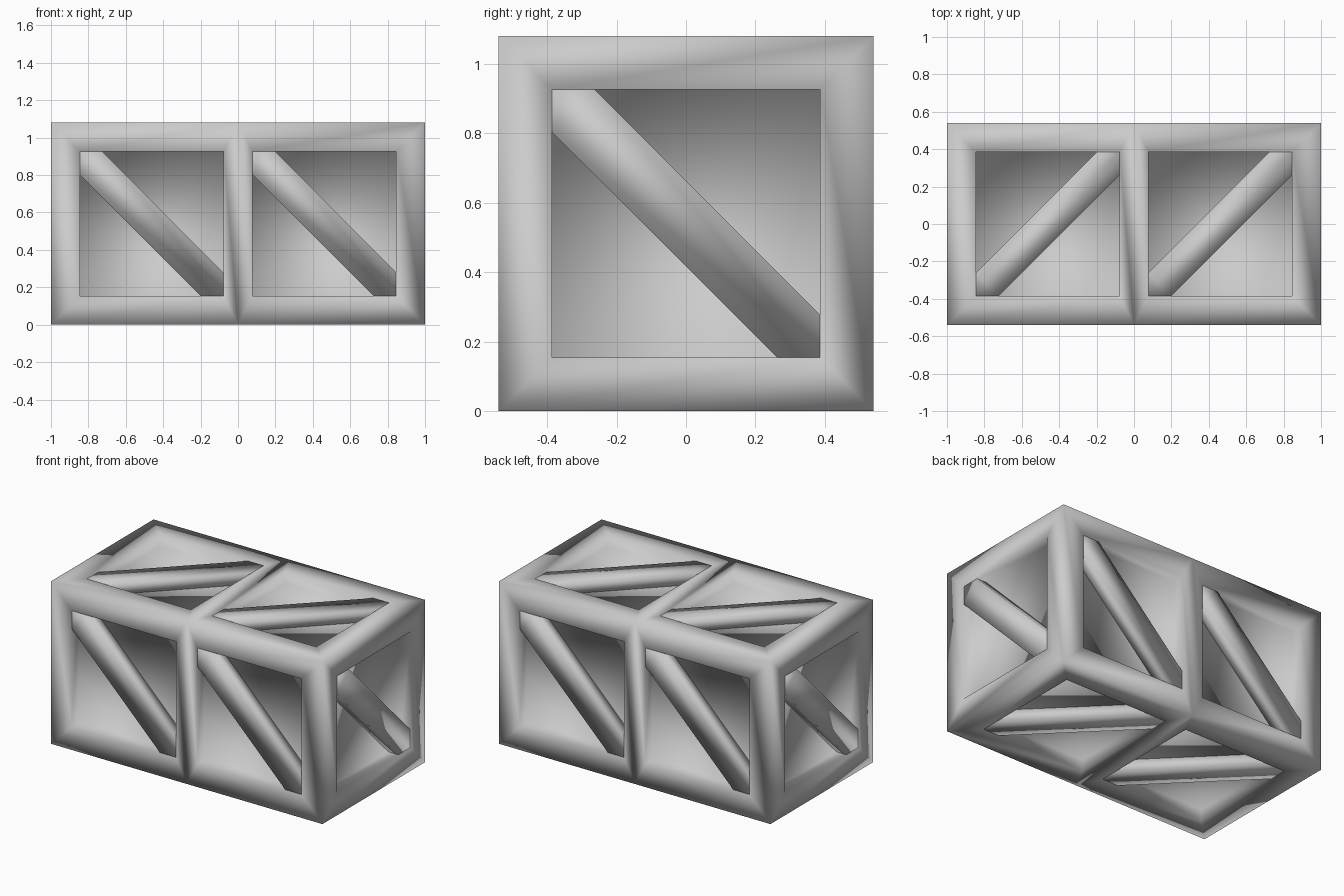
import bpy, bmesh
from mathutils import Vector, Matrix

if "Cube" in bpy.data.objects:
    bpy.data.objects.remove(bpy.data.objects["Cube"])

HY = 0.54          # half width and half height
RIM = 0.154        # frame width
MID = 0.077        # half width of the middle bar
DEPTH = 0.077      # panel recess
H = HY - RIM       # half size of a square panel
W = 0.123          # brace width measured along the panel edge


def finish(bm, name):
    bmesh.ops.recalc_face_normals(bm, faces=bm.faces)
    for f in bm.faces:
        f.smooth = True
    me = bpy.data.meshes.new(name)
    bm.to_mesh(me)
    bm.free()
    ob = bpy.data.objects.new(name, me)
    bpy.context.collection.objects.link(ob)
    return ob


# Frame with recessed square panels: split box, inset, push panels in
bm = bmesh.new()
bmesh.ops.create_cube(bm, size=2, matrix=Matrix.Translation((0, 0, HY)) @ Matrix.Diagonal((1, HY, HY, 1)))
bmesh.ops.bisect_plane(bm, geom=bm.verts[:] + bm.edges[:] + bm.faces[:], plane_co=(0, 0, 0), plane_no=(1, 0, 0))
bm.normal_update()
panels = bm.faces[:]
bmesh.ops.inset_individual(bm, faces=panels, thickness=RIM, use_even_offset=True)
for v in bm.verts:
    if 0.01 < abs(v.co.x) < 0.3:
        v.co.x = MID if v.co.x > 0 else -MID
bm.normal_update()
for f in bmesh.ops.extrude_discrete_faces(bm, faces=panels)["faces"]:
    f.normal_update()
    offset = f.normal * -DEPTH
    for v in f.verts:
        v.co += offset
finish(bm, "crate_frame")


# Diagonal brace filling a panel, running from upper left to lower right
def brace(name, centre, normal, right):
    n, u = Vector(normal), Vector(right)
    v = n.cross(u)
    profile = [(-H, H), (-H, H - W), (H - W, -H), (H, -H), (H, W - H), (W - H, H)]
    bm = bmesh.new()
    top = [bm.verts.new(Vector(centre) + u * a + v * b - n * 0.003) for a, b in profile]
    face = bm.faces.new(top)
    ext = bmesh.ops.extrude_face_region(bm, geom=[face], use_keep_orig=True)
    moved = [g for g in ext["geom"] if isinstance(g, bmesh.types.BMVert)]
    bmesh.ops.translate(bm, verts=moved, vec=n * -DEPTH)
    finish(bm, name)


X = (1 - RIM + MID) / 2   # centre of each half panel
for side, x in (("left", -X), ("right", X)):
    brace("front_brace_" + side, (x, -HY, HY), (0, -1, 0), (1, 0, 0))
    brace("back_brace_" + side, (x, HY, HY), (0, 1, 0), (-1, 0, 0))
    brace("top_brace_" + side, (x, 0, 2 * HY), (0, 0, 1), (0, 1, 0))
    brace("bottom_brace_" + side, (x, 0, 0), (0, 0, -1), (0, 1, 0))
brace("right_end_brace", (1, 0, HY), (1, 0, 0), (0, 1, 0))
brace("left_end_brace", (-1, 0, HY), (-1, 0, 0), (0, -1, 0))
